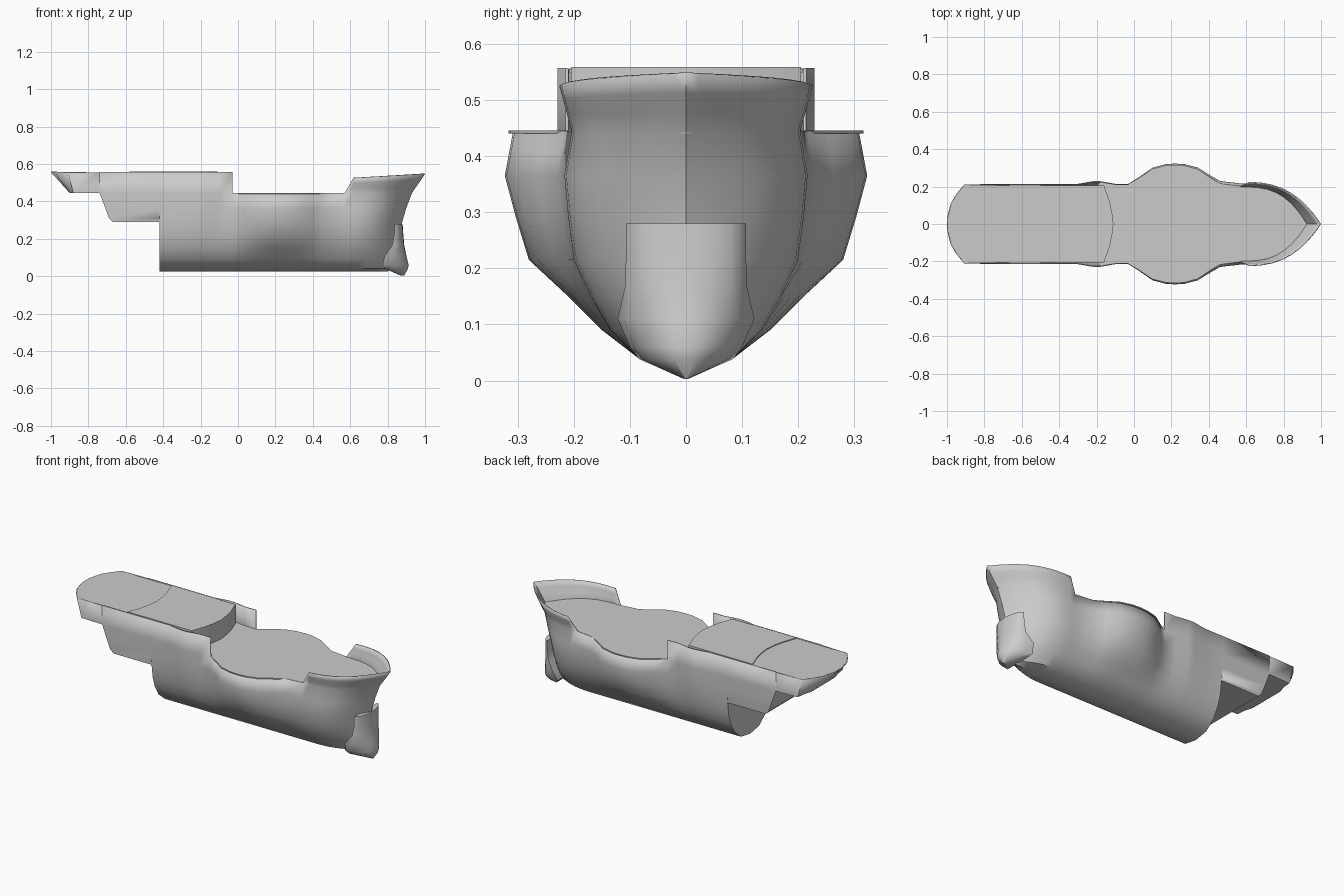
import bpy, bmesh
from mathutils import Vector

if "Cube" in bpy.data.objects:
    bpy.data.objects.remove(bpy.data.objects["Cube"])


def interp(table, v):
    if v <= table[0][0]:
        return table[0][1]
    for (a, fa), (b, fb) in zip(table, table[1:]):
        if v <= b:
            return fa + (fb - fa) * (v - a) / (b - a)
    return table[-1][1]


# Half-width profiles (z, y) for the aft body, the bulged waist and the bow
AFT = [(.025, 0), (.04, .085), (.09, .145), (.15, .18), (.215, .2), (.29, .21), (.365, .215), (.56, .215)]
WIDE = [(.025, 0), (.04, .085), (.09, .15), (.15, .21), (.215, .28), (.29, .303), (.365, .323), (.445, .308)]
BOW = [(.025, 0), (.04, .085), (.09, .135), (.15, .17), (.215, .2), (.29, .21), (.365, .217), (.445, .204),
       (.525, .226), (.56, .222)]
BULGE = [(-.03, 0), (.03, .35), (.1, .8), (.17, .97), (.22, 1), (.27, .97), (.34, .8), (.4, .45), (.46, .12), (.57, 0)]
STEM = [(.025, .8), (.04, .825), (.09, .85), (.29, .878), (.365, .9), (.445, .93), (.545, 1)]
BUMP = [(-.3, 0), (-.22, .014), (-.18, .014), (-.1, 0)]
TOP = [(.57, .445), (.62, .525), (1, .546)]
LEVELS = [.025, .04, .09, .15, .215, .29, .365, .445]
BODY_X = [-.42, -.3, -.22, -.18, -.1, -.03, .03, .1, .17, .22, .27, .34, .4, .46, .57]
BOW_X = [.57, .62, .68, .74, .8, .85, .89, .92, .95, .97, .985, 1]


def hull_point(x, z):
    base = AFT if x < .2 else BOW
    k = interp(BULGE, x)
    y = interp(base, z) * (1 - k) + interp(WIDE, z) * k
    y += interp(BUMP, x) * min(1, max(0, (z - .1) / .25))
    if x > .57:
        u = (x - .57) / .43
        x = .57 + u * (interp(STEM, z) - .57)
        y *= 1 - u ** (2.1 + .9 * min(1, z / .3))
    return Vector((x, y, z))


def add_face(bm, pts):
    bm.faces.new([bm.verts.new(p) for p in pts])


def flip(p):
    return Vector((p.x, -p.y, p.z))


def patch(bm, rows, bottom=False, cap=False):
    """Skin both sides between rows; optionally close the underside and the aft end."""
    for lo, hi in zip(rows, rows[1:]):
        for i in range(len(lo) - 1):
            quad = [lo[i], lo[i + 1], hi[i + 1], hi[i]]
            add_face(bm, quad)
            add_face(bm, [flip(p) for p in reversed(quad)])
    if bottom:
        r = rows[0]
        for a, b in zip(r, r[1:]):
            add_face(bm, [a, b, flip(b), flip(a)])
    if cap:
        for lo, hi in zip(rows, rows[1:]):
            a, b = lo[cap - 1 if cap is not True else -1], hi[-1]
            add_face(bm, [a, b, flip(b), flip(a)])


def finish(bm, name, angle=35):
    bmesh.ops.remove_doubles(bm, verts=bm.verts, dist=.0006)
    bmesh.ops.dissolve_degenerate(bm, edges=bm.edges, dist=.0001)
    bmesh.ops.recalc_face_normals(bm, faces=bm.faces)
    mesh = bpy.data.meshes.new(name)
    bm.to_mesh(mesh)
    bm.free()
    ob = bpy.data.objects.new(name, mesh)
    bpy.context.collection.objects.link(ob)
    bpy.ops.object.select_all(action='DESELECT')
    ob.select_set(True)
    bpy.context.view_layer.objects.active = ob
    bpy.ops.object.shade_smooth_by_angle(angle=angle * 3.14159 / 180)
    return ob


# Hull shell: lower body, stepped counter, raised aft sides, overhanging stern, bow bulwark
bm = bmesh.new()
body = BODY_X[::-1]
patch(bm, [[hull_point(x, z) for x in BOW_X[::-1] + body[1:]] for z in LEVELS])
end = [hull_point(-.42, z) for z in LEVELS if z <= .29]
add_face(bm, end + [flip(p) for p in reversed(end)])

COUNTER = [(.29, -.67), (.31, -.69), (.365, -.71), (.445, -.74)]
patch(bm, [[hull_point(-.42, z), hull_point(x, z)] for z, x in COUNTER], bottom=True, cap=True)

aft_x = BODY_X[5::-1] + [-.74]
patch(bm, [[hull_point(x, z) for x in aft_x] for z in (.445, .557)])

STERN = [(-.74, .215), (-.91, .21), (-.95, .16), (-.98, .11), (-1, .03)]
shift = [0, .03, .065, .08, .1]
patch(bm, [[Vector((x + s, y, .445)) for (x, y), s in zip(STERN, shift)],
           [Vector((x, y, .555)) for x, y in STERN]], bottom=True, cap=True)

rows = []
for t in (0, .33, .67, 1):
    rows.append([hull_point(x, .445 + t * (interp(TOP, x) - .445)) for x in BOW_X])
patch(bm, rows)
hull = finish(bm, "hull")
sol = hull.modifiers.new("plating", 'SOLIDIFY')
sol.thickness = .006
sol.offset = -1


def deck(name, half, z0, z1):
    """Flat slab from a half outline running fore to aft."""
    bm = bmesh.new()
    loop = half + [(x, -y) for x, y in reversed(half) if y > .0001]
    f = bm.faces.new([bm.verts.new((x, y, z0)) for x, y in loop])
    ext = bmesh.ops.extrude_face_region(bm, geom=[f])
    for v in ext["geom"]:
        if isinstance(v, bmesh.types.BMVert):
            v.co.z = z1
    return finish(bm, name, 30)


# Main deck with a small lip over the bulged waist
half = []
for x in BOW_X[::-1] + body[1:-3]:
    p = hull_point(x, .443)
    half.append((p.x, max(0, p.y - .002 + .010 * interp(BULGE, x))))
half.append((-.2, .2))
deck("main_deck", half, .44, .446)

# Raised decks with curved forward edges
curve = [(.0, 0), (-.007, .06), (-.02, .12), (-.05, .205)]
deck("quarter_deck", [(-.11 + x, y) for x, y in curve] + [(-.53 + x, y) for x, y in curve[::-1]], .446, .559)
deck("stern_deck", [(-.5, 0), (-.5, .208)] + [(x + .004, y - .004) for x, y in STERN[1:]], .548, .554)

# Bow bulb: half-elliptical shell wrapped around the stem (z, front, back, half width)
BULB = [(.003, .888, .87, .004), (.038, .908, .79, .083), (.06, .912, .772, .1), (.11, .9, .785, .122),
        (.165, .889, .825, .109), (.22, .884, .835, .107), (.28, .88, .838, .107)]
ARC = [(1, 0), (.96, .26), (.85, .5), (.64, .74), (.35, .92), (0, 1)]
bm = bmesh.new()
rows = [[Vector((b + (f - b) * c, w * s, z)) for c, s in ARC] for z, f, b, w in BULB]
patch(bm, rows, cap=True)
for r in (rows[0], rows[-1]):
    add_face(bm, r + [flip(p) for p in r[:0:-1]])
finish(bm, "bow_bulb", 45)
